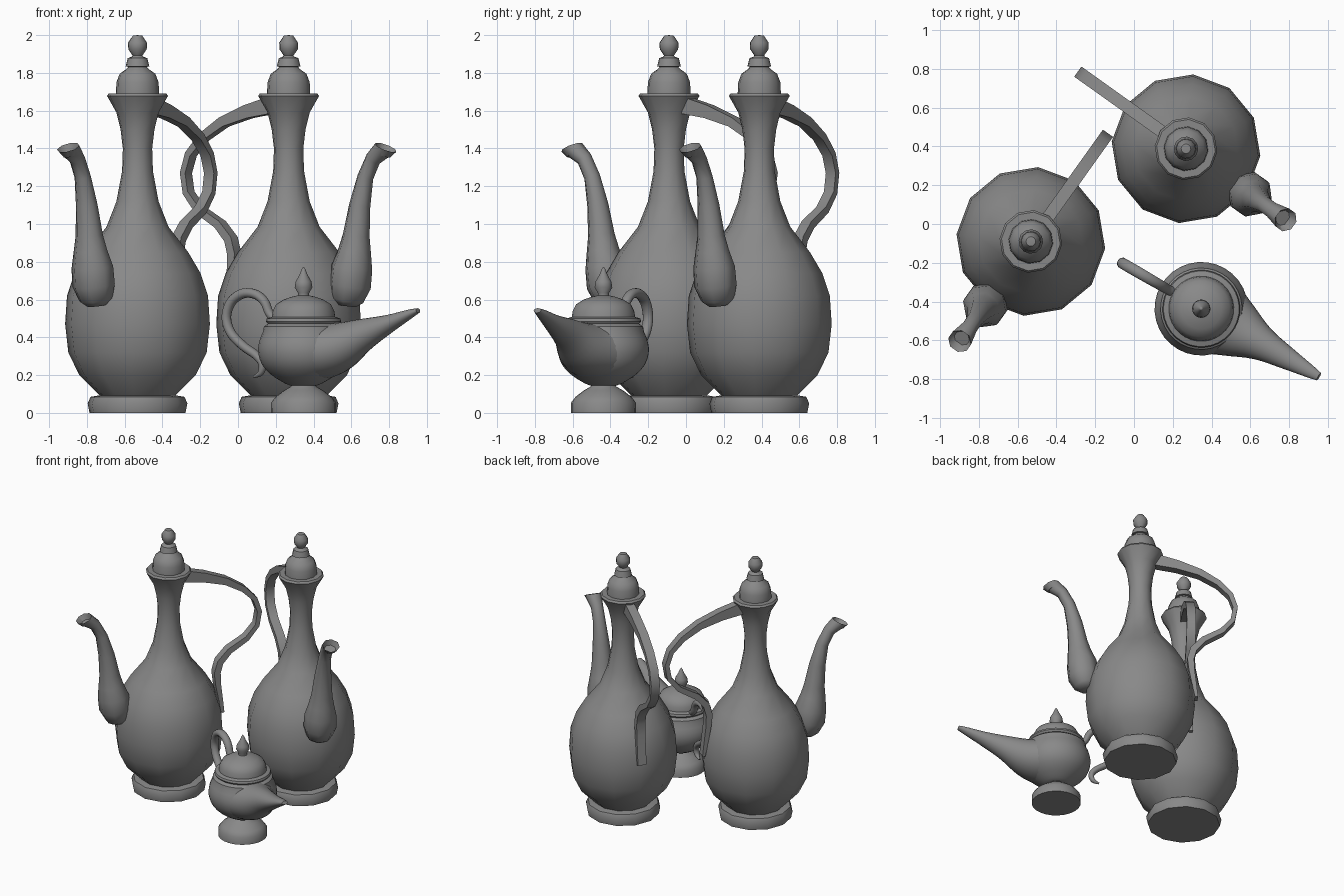
import bpy, bmesh, math
from mathutils import Vector

if "Cube" in bpy.data.objects:
    bpy.data.objects.remove(bpy.data.objects["Cube"])

METAL = bpy.data.materials.new("dark_grey")
METAL.diffuse_color = (.25, .25, .25, 1)
METAL.use_nodes = True
METAL.node_tree.nodes["Principled BSDF"].inputs["Base Color"].default_value = METAL.diffuse_color


def finish(name, bm, loc, turn, angle):
    bmesh.ops.remove_doubles(bm, verts=bm.verts, dist=1e-5)
    bmesh.ops.recalc_face_normals(bm, faces=bm.faces)
    me = bpy.data.meshes.new(name)
    bm.to_mesh(me)
    bm.free()
    me.materials.append(METAL)
    ob = bpy.data.objects.new(name, me)
    ob.location = (*loc, 0)
    ob.rotation_euler.z = math.radians(turn)
    bpy.context.collection.objects.link(ob)
    bpy.ops.object.select_all(action='DESELECT')
    ob.select_set(True)
    bpy.context.view_layer.objects.active = ob
    bpy.ops.object.shade_smooth_by_angle(angle=math.radians(angle))
    return ob


def skin(bm, rings):
    n = len(rings[0])
    for a, b in zip(rings, rings[1:]):
        for i in range(n):
            j = (i + 1) % n
            bm.faces.new((a[i], a[j], b[j], b[i]))


def lathe(name, profile, sides, loc, turn, angle=40):
    """Revolve (radius, z) points; ends at radius 0 close the form."""
    bm = bmesh.new()
    rings = [[bm.verts.new((r * math.cos(2 * math.pi * i / sides),
                            r * math.sin(2 * math.pi * i / sides), z))
              for i in range(sides)] for r, z in profile]
    skin(bm, rings)
    return finish(name, bm, loc, turn, angle)


def sweep(name, stations, sides, loc, turn, angle=40, end=None, hollow=None):
    """Loft along (x, z, half thickness, half width) stations in the xz plane.
    end = (x, z) direction of the last ring, hollow = (scale, depth) of a mouth."""
    bm = bmesh.new()
    rings = []
    k = math.sqrt(2) if sides == 4 else 1

    def ring(x, z, a, b, t):
        nrm = Vector((-t.z, 0, t.x))
        angles = [2 * math.pi * (s + 0.5) / sides for s in range(sides)]
        rings.append([bm.verts.new(Vector((x, 0, z)) + nrm * (a * k * math.cos(u))
                                   + Vector((0, b * k * math.sin(u), 0))) for u in angles])

    for i, st in enumerate(stations):
        p, q = stations[max(i - 1, 0)], stations[min(i + 1, len(stations) - 1)]
        t = Vector((q[0] - p[0], 0, q[1] - p[1])).normalized()
        if end and i == len(stations) - 1:
            t = Vector((end[0], 0, end[1])).normalized()
        ring(*st, t)
    if hollow:
        s, d = hollow
        x, z, a, b = stations[-1]
        ring(x - t.x * d, z - t.z * d, a * s, b * s, t)
    skin(bm, rings)
    bm.faces.new(rings[0])
    bm.faces.new(rings[-1])
    return finish(name, bm, loc, turn, angle)


def smooth_path(pts, steps=4):
    """Catmull-Rom resampling of stations."""
    out = []
    for i in range(len(pts) - 1):
        p0, p1, p2, p3 = (pts[max(0, min(len(pts) - 1, i + d))] for d in (-1, 0, 1, 2))
        for s in range(steps):
            t = s / steps
            out.append(tuple(0.5 * (2 * b + (c - a) * t + (2 * a - 5 * b + 4 * c - d) * t * t
                                    + (3 * b - a - 3 * c + d) * t ** 3)
                             for a, b, c, d in zip(p0, p1, p2, p3)))
    return out + [pts[-1]]


# Tall ewers: local +x points along the handle, -x along the spout
BASE = [(0, 0), (.255, 0), (.265, .05), (.25, .085), (.19, .095), (0, .095)]
BODY = [(0, .09), (.2, .09), (.31, .2), (.368, .32), (.385, .47), (.375, .62),
        (.335, .74), (.27, .85), (.165, .985), (.112, 1.12), (.082, 1.28),
        (.078, 1.4), (.09, 1.5), (.112, 1.59), (.162, 1.678), (.152, 1.692), (0, 1.692)]
LID = [(0, 1.68), (.115, 1.69), (.112, 1.75), (.095, 1.795), (.06, 1.82), (.05, 1.832),
       (.063, 1.834), (.052, 1.878), (.03, 1.886), (.026, 1.892), (.049, 1.925),
       (.05, 1.96), (.025, 1.997), (0, 2)]
HANDLE = [(.1, 1.63, .045), (.26, 1.595, .035), (.42, 1.54, .026), (.55, 1.46, .021),
          (.635, 1.37, .018), (.668, 1.27, .017), (.65, 1.165, .017), (.575, 1.075, .019),
          (.445, .998, .022), (.375, .92, .024), (.353, .84, .024), (.36, .75, .02),
          (.377, .64, .016), (.394, .53, .011)]
SPOUT = [(.375, .57, .055), (.38, .6, .088), (.4, .675, .112), (.412, .77, .11),
         (.43, .86, .088), (.44, .94, .072), (.463, 1.1, .057), (.5, 1.25, .043),
         (.55, 1.345, .042), (.632, 1.405, .06)]

for tag, loc, turn in (("left", (-.532, -.09), 54.5), ("right", (.268, .388), 144.5)):
    lathe(tag + "_ewer_base", BASE, 12, loc, turn)
    lathe(tag + "_ewer_body", BODY, 12, loc, turn)
    lathe(tag + "_ewer_lid", LID, 12, loc, turn)
    sweep(tag + "_ewer_handle", [(x, z, h, .032) for x, z, h in HANDLE], 4, loc, turn)
    sweep(tag + "_ewer_spout", [(-x, z, r, r * 1.04) for x, z, r in SPOUT], 8, loc, turn,
          angle=62, end=(-.42, .9), hollow=(.68, .04))

# Small oil lamp: smooth, local -x points along its spout
loc, turn = (.347, -.437), 150
lathe("lamp_foot", [(0, 0), (.172, 0), (.171, .055), (.148, .085), (.105, .118),
                    (.07, .138), (.06, .15), (0, .15)], 24, loc, turn)
lathe("lamp_body", smooth_path([(0, .14), (.07, .145), (.12, .168), (.175, .205), (.22, .255),
                                (.24, .315), (.237, .37), (.215, .43), (.185, .475), (0, .476)], 2)[:-1]
      + [(0, .476)], 32, loc, turn)
lathe("lamp_lid", [(0, .47), (.19, .472), (.2, .485), (.195, .5), (.168, .508), (.163, .54),
                   (.145, .575), (.105, .6), (.06, .615), (.03, .622), (.03, .635), (.047, .665),
                   (.042, .695), (.022, .73), (.01, .76), (0, .775)], 32, loc, turn)
sweep("lamp_spout", smooth_path([(-.03, .325, .155, .225), (-.12, .33, .15, .195),
                                 (-.22, .352, .13, .15), (-.36, .412, .088, .09),
                                 (-.52, .472, .048, .057), (-.64, .52, .026, .035),
                                 (-.7, .542, .013, .022)]), 24, loc, turn)
sweep("lamp_handle", smooth_path([(x, z, r, r * 1.15) for x, z, r in (
    (.18, .5, .022), (.21, .53, .023), (.24, .59, .024), (.295, .628, .025), (.37, .632, .026),
    (.44, .59, .026), (.472, .51, .025), (.445, .425, .025), (.37, .355, .024),
    (.29, .305, .023), (.252, .26, .021), (.262, .212, .016), (.305, .19, .006))]), 12, loc, turn)
